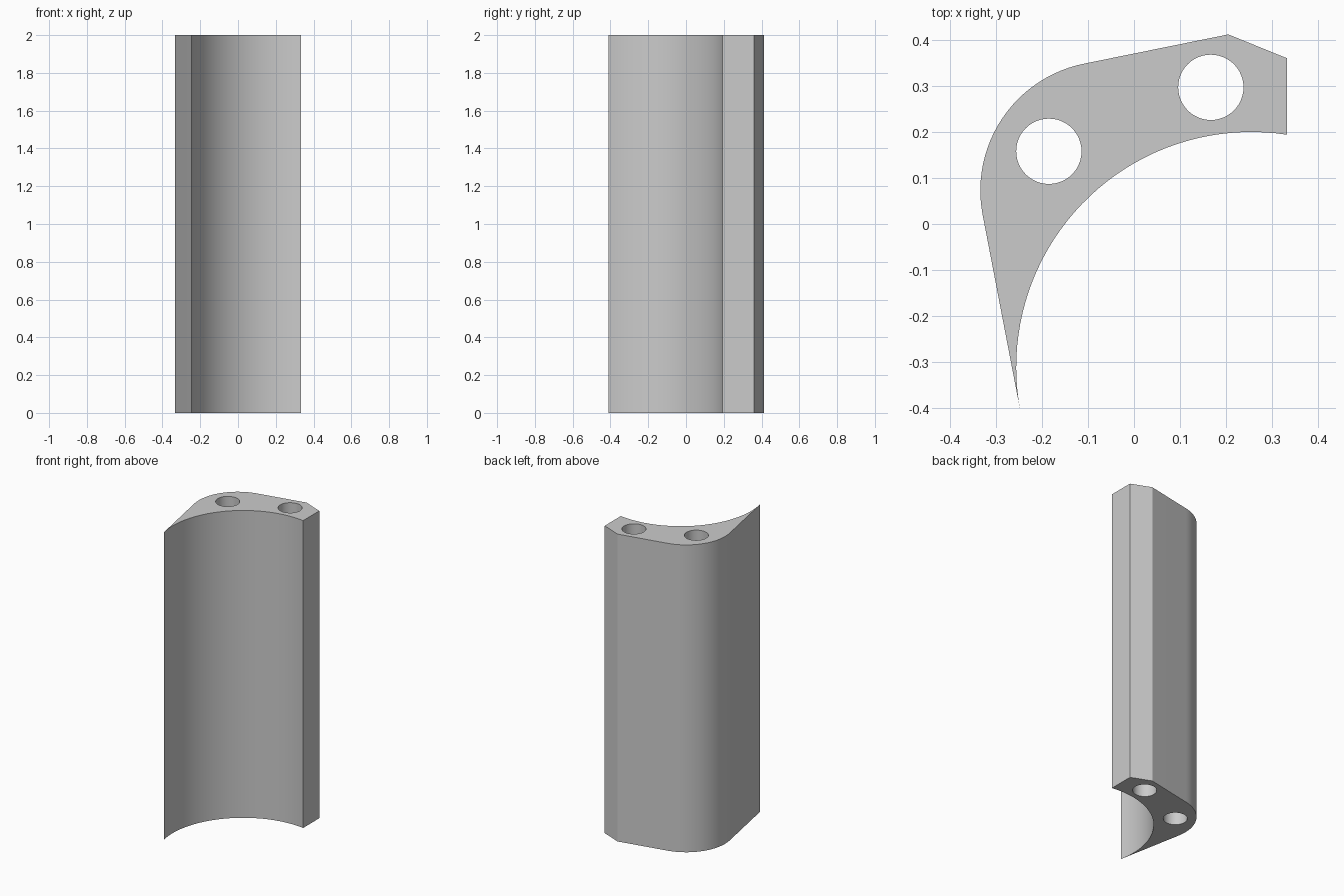
import bpy, bmesh
from math import radians, cos, sin, asin, pi

cube = bpy.data.objects.get("Cube")
if cube:
    bpy.data.objects.remove(cube, do_unlink=True)

HEIGHT = 2.0


def arc(cx, cy, r, start, end, steps):
    """Points along a circular arc, angles in radians."""
    angles = [start + (end - start) * i / steps for i in range(steps + 1)]
    return [(cx + r * cos(a), cy + r * sin(a)) for a in angles]


def add_loop(bm, points):
    verts = [bm.verts.new((x, y, 0)) for x, y in points]
    for a, b in zip(verts, verts[1:] + verts[:1]):
        bm.edges.new((a, b))


# Plain grey finish
grey = bpy.data.materials.new("plain_grey")
grey.use_nodes = True
colour = (0.6, 0.6, 0.6, 1)
grey.diffuse_color = colour
grey.node_tree.nodes["Principled BSDF"].inputs["Base Color"].default_value = colour

# Cross-section: concave inner face, chamfered end, rounded outer corner
R = 0.511
tip = pi + asin(0.1 / R)
end = pi / 2 - asin(0.078 / R)
outline = arc(0.255, -0.311, R, tip, end, 40)
outline += [(0.333, 0.36), (0.205, 0.412)]
outline += arc(-0.053, 0.073, 0.281, radians(101), radians(191), 24)

# Filled section with two bolt holes, extruded to full height
bm = bmesh.new()
add_loop(bm, outline)
for hx, hy in [(-0.185, 0.158), (0.167, 0.297)]:
    add_loop(bm, arc(hx, hy, 0.071, 0, 2 * pi, 48)[:-1])
bmesh.ops.triangle_fill(bm, edges=bm.edges[:], use_beauty=True, normal=(0, 0, 1))
result = bmesh.ops.extrude_face_region(bm, geom=bm.faces[:], use_keep_orig=True)
top = [v for v in result["geom"] if isinstance(v, bmesh.types.BMVert)]
bmesh.ops.translate(bm, verts=top, vec=(0, 0, HEIGHT))
bmesh.ops.recalc_face_normals(bm, faces=bm.faces[:])

mesh = bpy.data.meshes.new("curved_bracket")
bm.to_mesh(mesh)
bm.free()
mesh.materials.append(grey)
bracket = bpy.data.objects.new("curved_bracket", mesh)
bpy.context.collection.objects.link(bracket)

# Smooth curved walls with sharp rims
bpy.ops.object.select_all(action="DESELECT")
bracket.select_set(True)
bpy.context.view_layer.objects.active = bracket
bpy.ops.object.shade_smooth_by_angle(angle=radians(20))
